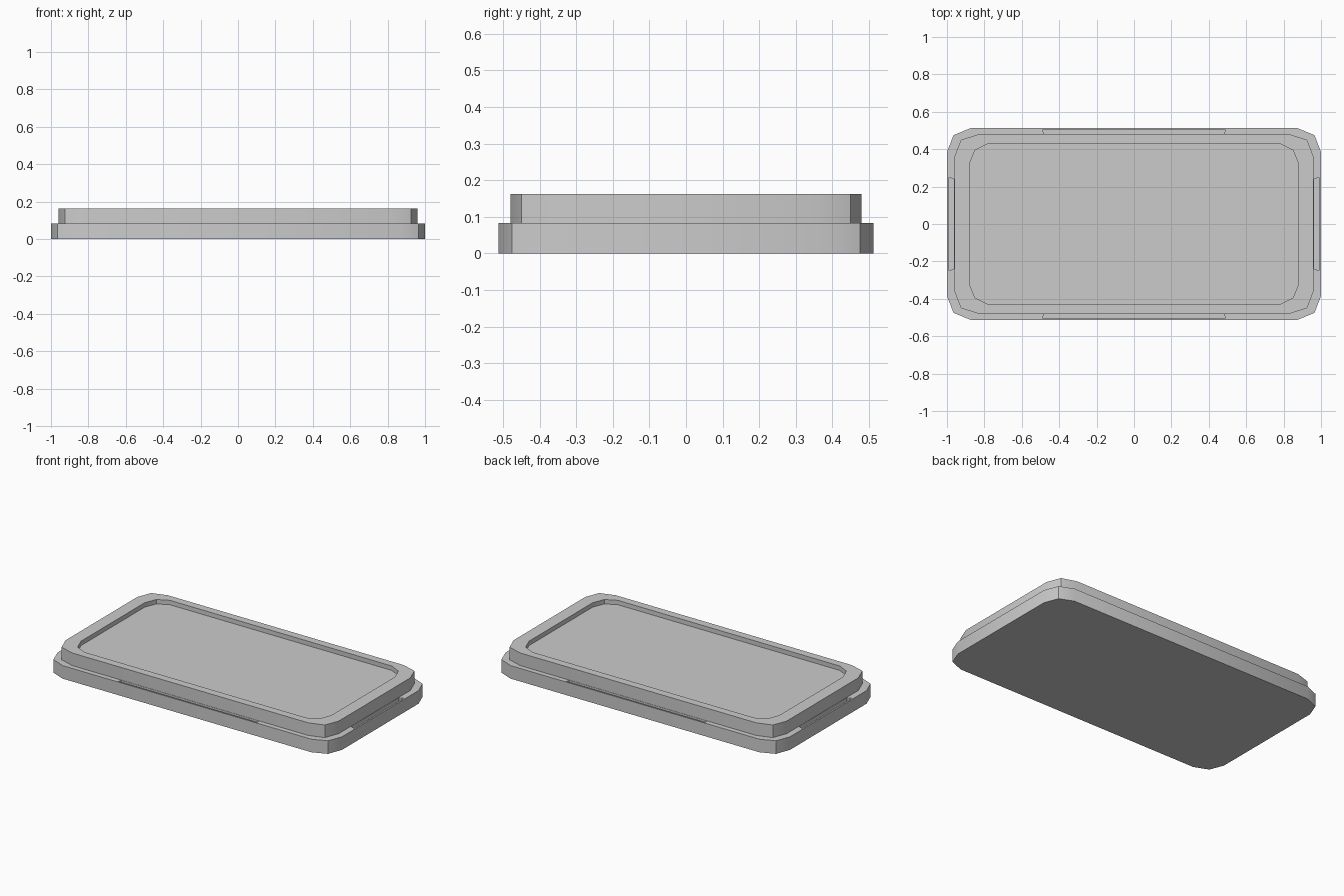
import bpy, bmesh, math

if "Cube" in bpy.data.objects:
    bpy.data.objects.remove(bpy.data.objects["Cube"])

def outline(corner):
    # mirror one corner (three points) into a closed counter-clockwise loop
    a = corner
    return ([(x, y) for x, y in a] + [(-x, y) for x, y in reversed(a)]
            + [(-x, -y) for x, y in a] + [(x, -y) for x, y in reversed(a)])

def make_object(name, loops):
    # stack closed loops of (points, z) and cap both ends
    bm = bmesh.new()
    rings = [[bm.verts.new((x, y, z)) for x, y in pts] for pts, z in loops]
    n = len(rings[0])
    for r0, r1 in zip(rings, rings[1:]):
        for i in range(n):
            j = (i + 1) % n
            bm.faces.new((r0[i], r0[j], r1[j], r1[i]))
    bm.faces.new(rings[0][::-1])
    bm.faces.new(rings[-1])
    bmesh.ops.recalc_face_normals(bm, faces=bm.faces)
    me = bpy.data.meshes.new(name)
    bm.to_mesh(me)
    bm.free()
    ob = bpy.data.objects.new(name, me)
    bpy.context.collection.objects.link(ob)
    return ob

FLANGE = outline([(1.0, 0.385), (0.965, 0.475), (0.875, 0.512)])
BODY = outline([(0.96, 0.36), (0.925, 0.45), (0.83, 0.48)])
RECESS = outline([(0.88, 0.32), (0.85, 0.395), (0.78, 0.43)])
LEDGE, TOP, FLOOR, GROOVE = 0.083, 0.163, 0.135, 0.045

# tray: wide flange, stepped upper body, shallow recess
tray = make_object("tray", [(FLANGE, 0), (FLANGE, LEDGE), (BODY, LEDGE),
                            (BODY, TOP), (RECESS, TOP), (RECESS, FLOOR)])

# grip grooves in the ledge, one along each side
for name, half, inner, outer, turn in (("back", 0.48, 0.482, 0.503, 0),
                                       ("front", 0.48, 0.482, 0.503, 2),
                                       ("left", 0.24, 0.962, 0.99, 1),
                                       ("right", 0.24, 0.962, 0.99, 3)):
    c, s = round(math.cos(turn * math.pi / 2)), round(math.sin(turn * math.pi / 2))
    pts = [(-half, inner), (half, inner), (half + 0.01, outer), (-half - 0.01, outer)]
    pts = [(c * x - s * y, s * x + c * y) for x, y in pts]
    cutter = make_object(name + "_groove_cutter", [(pts, GROOVE), (pts, LEDGE + 0.02)])
    cutter.hide_render = True
    cutter.hide_viewport = False
    cutter.display_type = 'WIRE'
    mod = tray.modifiers.new(name + "_groove", 'BOOLEAN')
    mod.operation = 'DIFFERENCE'
    mod.solver = 'EXACT'
    mod.object = cutter

# soft corners, crisp steps
bpy.ops.object.select_all(action='DESELECT')
bpy.context.view_layer.objects.active = tray
tray.select_set(True)
bpy.ops.object.shade_smooth_by_angle(angle=math.radians(40))
